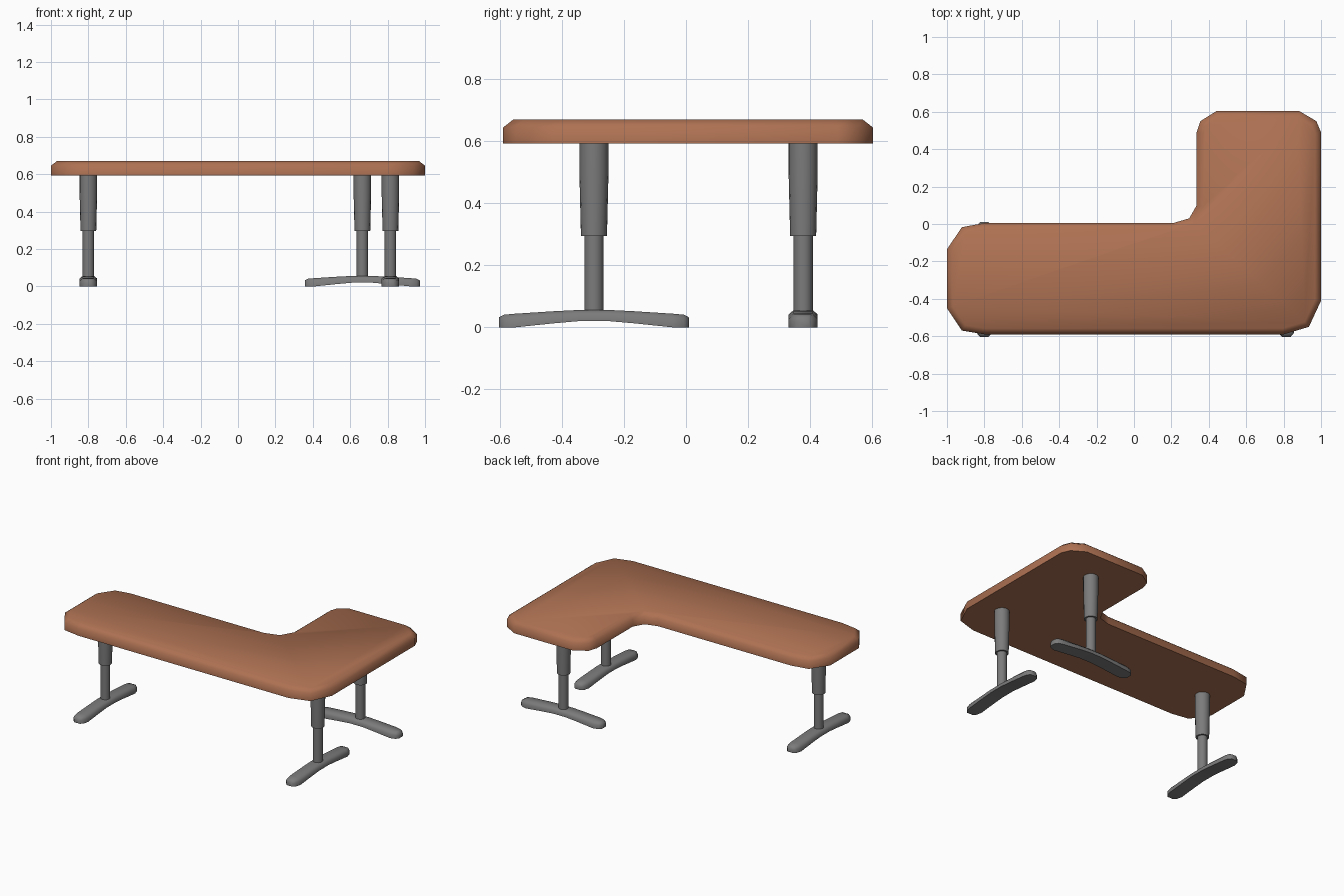
import bpy, bmesh, math

if "Cube" in bpy.data.objects:
    bpy.data.objects.remove(bpy.data.objects["Cube"])

def material(name, rgb):
    m = bpy.data.materials.new(name)
    m.diffuse_color = (*rgb, 1)
    m.use_nodes = True
    m.node_tree.nodes["Principled BSDF"].inputs["Base Color"].default_value = m.diffuse_color
    return m

WOOD = material("brown wood", (0.42, 0.165, 0.085))
METAL = material("grey metal", (0.20, 0.20, 0.20))

def finish(bm, name, mat, angle, loc=(0, 0, 0), rot=0):
    bmesh.ops.recalc_face_normals(bm, faces=bm.faces)
    me = bpy.data.meshes.new(name)
    bm.to_mesh(me)
    bm.free()
    me.materials.append(mat)
    ob = bpy.data.objects.new(name, me)
    bpy.context.collection.objects.link(ob)
    ob.location = loc
    ob.rotation_euler.z = rot
    bpy.ops.object.select_all(action='DESELECT')
    ob.select_set(True)
    bpy.context.view_layer.objects.active = ob
    bpy.ops.object.shade_smooth_by_angle(angle=math.radians(angle))
    return ob

def loft(rings):
    """Skin closed rings of points and cap both ends."""
    bm = bmesh.new()
    vs = [[bm.verts.new(p) for p in r] for r in rings]
    n = len(vs[0])
    for a, b in zip(vs, vs[1:]):
        for i in range(n):
            j = (i + 1) % n
            bm.faces.new((a[i], a[j], b[j], b[i]))
    bm.faces.new(vs[0])
    bm.faces.new(vs[-1])
    return bm

# L-shaped top: vertical edge, then a softened rim
outline = [(-0.92, -0.57), (-0.8, -0.59), (0.8, -0.59), (0.935, -0.55), (1.0, -0.41),
           (1.0, 0.49), (0.975, 0.55), (0.885, 0.603), (0.44, 0.603), (0.355, 0.55),
           (0.335, 0.49), (0.335, 0.10), (0.295, 0.03), (0.21, 0.005), (-0.8, 0.005),
           (-0.92, -0.017), (-1.0, -0.135), (-1.0, -0.45)]
bm = loft([[(x, y, z) for x, y in outline] for z in (0.594, 0.645)])
bmesh.ops.recalc_face_normals(bm, faces=bm.faces)
top = [f for f in bm.faces if f.normal.z > 0.9]
bmesh.ops.inset_region(bm, faces=top, thickness=0.032, depth=0.025, use_even_offset=True)
finish(bm, "desk_top", WOOD, 65)

# Telescopic leg: thin inner tube, wider tapered sleeve
def leg(name, x, y):
    profile = [(0.031, 0.04), (0.031, 0.295), (0.042, 0.295), (0.047, 0.5), (0.047, 0.6)]
    n = 16
    bm = loft([[(r * math.cos(2 * math.pi * i / n), r * math.sin(2 * math.pi * i / n), z)
                for i in range(n)] for r, z in profile])
    finish(bm, name, METAL, 40, (x, y, 0))

# Arched foot with rounded ends, running along local y
def foot(name, x, y, rot):
    half = [(0.307, 0.022, 0.0, 0.032), (0.290, 0.038, 0.0, 0.041), (0.255, 0.047, 0.0, 0.044),
            (0.13, 0.047, 0.013, 0.052), (0.05, 0.047, 0.020, 0.056)]
    stations = [(-t, *s) for t, *s in half] + [(t, *s) for t, *s in reversed(half)]
    rings = []
    for t, w, lo, hi in stations:
        mid = lo + 0.6 * (hi - lo)
        rings.append([(-w, t, lo), (w, t, lo), (w, t, mid), (0.65 * w, t, hi),
                      (-0.65 * w, t, hi), (-w, t, mid)])
    finish(loft(rings), name, METAL, 60, (x, y, 0), rot)

for label, x, y, rot in (("left", -0.80, -0.297, 0), ("right", 0.815, -0.297, 0),
                         ("back", 0.665, 0.378, math.pi / 2)):
    leg(label + "_leg", x, y)
    foot(label + "_foot", x, y, rot)
